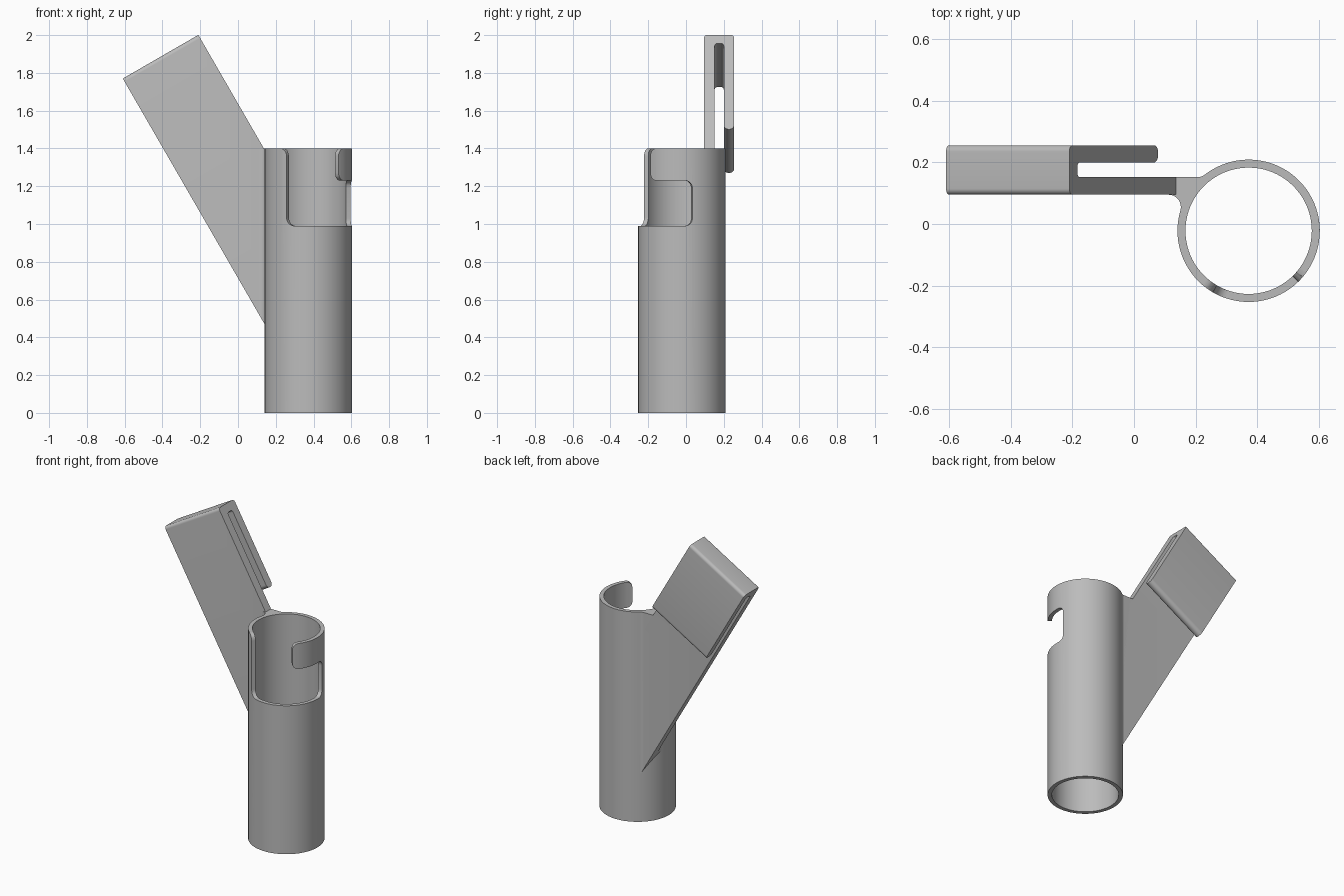
import bpy, bmesh
from math import sin, cos, pi, radians, hypot, atan2
from mathutils import Vector

old = bpy.data.objects.get("Cube")
if old:
    bpy.data.objects.remove(old, do_unlink=True)

grey = bpy.data.materials.new("light grey plastic")
grey.use_nodes = True
grey.diffuse_color = (0.5, 0.5, 0.5, 1)
grey.node_tree.nodes["Principled BSDF"].inputs["Base Color"].default_value = grey.diffuse_color

# Main dimensions
CX, CY, R, WALL, TUBE_TOP = 0.372, -0.022, 0.231, 0.026, 1.4
Y_FRONT, Y_BACK = 0.095, 0.152                 # faces of the arm plate
CORNER = Vector((-0.61, 0, 1.77))              # upper outer corner of the arm
ACROSS = Vector((cos(pi / 6), 0, sin(pi / 6)))  # across the arm
DOWN = Vector((sin(pi / 6), 0, -cos(pi / 6)))   # along the arm toward the tube
WIDTH = 0.462


def rounded(points, steps=7):
    """Outline from (x, y, radius) corners, each right angle filleted."""
    out = []
    for i, (x, y, r) in enumerate(points):
        p = Vector((x, y))
        if r == 0:
            out.append(p)
            continue
        a = (Vector(points[i - 1][:2]) - p).normalized() * r
        b = (Vector(points[(i + 1) % len(points)][:2]) - p).normalized() * r
        for k in range(steps + 1):
            t = k / steps * pi / 2
            out.append(p + a * (1 - sin(t)) + b * (1 - cos(t)))
    return out


def bisect(bm, point, normal, clear=False):
    """Cut along a plane; with clear, drop the side the normal points to and cap."""
    cut = bmesh.ops.bisect_plane(bm, geom=bm.verts[:] + bm.edges[:] + bm.faces[:], dist=1e-5,
                                 plane_co=point, plane_no=normal, clear_outer=clear)
    if clear:
        edges = [e for e in cut["geom_cut"] if isinstance(e, bmesh.types.BMEdge)]
        bmesh.ops.contextual_create(bm, geom=edges)


def prism(points, offset):
    bm = bmesh.new()
    face = bm.faces.new([bm.verts.new(p) for p in points])
    new = bmesh.ops.extrude_face_region(bm, geom=[face], use_keep_orig=True)["geom"]
    bmesh.ops.translate(bm, vec=offset, verts=[v for v in new if isinstance(v, bmesh.types.BMVert)])
    return bm


def finish(name, bm, thickness=0):
    if not thickness:
        bmesh.ops.recalc_face_normals(bm, faces=bm.faces[:])
    mesh = bpy.data.meshes.new(name)
    bm.to_mesh(mesh)
    bm.free()
    mesh.materials.append(grey)
    ob = bpy.data.objects.new(name, mesh)
    bpy.context.collection.objects.link(ob)
    bpy.ops.object.select_all(action='DESELECT')
    ob.select_set(True)
    bpy.context.view_layer.objects.active = ob
    if thickness:
        mod = ob.modifiers.new("wall", 'SOLIDIFY')
        mod.thickness, mod.offset = thickness, -1
        bpy.ops.object.modifier_apply(modifier=mod.name)
    bpy.ops.object.shade_smooth_by_angle(angle=radians(30))
    return ob


# Tube: unrolled wall with a hooked slot, rolled up and thickened
left, tip, end = (R * radians(d) for d in (-30, 44, 104))
half = pi * R
outline = rounded([(-half, 0, 0), (half, 0, 0), (half, TUBE_TOP, 0),
                   (tip, TUBE_TOP, 0.04), (tip, 1.23, 0.04),
                   (end, 1.23, 0.04), (end, 0.99, 0.04),
                   (left, 0.99, 0.045), (left, TUBE_TOP, 0.04), (-half, TUBE_TOP, 0)])
bm = bmesh.new()
bm.faces.new([bm.verts.new((p.x, 0, p.y)) for p in outline])
SIDES = 80
for i in range(1, SIDES):
    bisect(bm, (-half + 2 * half * i / SIDES, 0, 0), (1, 0, 0))
for v in bm.verts:
    a = v.co.x / R
    v.co = (CX + R * sin(a), CY - R * cos(a), v.co.z)
bmesh.ops.remove_doubles(bm, verts=bm.verts[:], dist=1e-5)
bm.normal_update()
finish("tube", bm, WALL)

# Arm with folded clip: hooked profile swept across the arm, trimmed inside the tube wall
profile = rounded([(Y_FRONT, 0, 0.02), (0.255, 0, 0.02), (0.255, 0.577, 0.026), (0.2, 0.577, 0.026),
                   (0.2, 0.052, 0.015), (Y_BACK, 0.052, 0.015), (Y_BACK, 2, 0), (Y_FRONT, 2, 0)])
bm = prism([CORNER + DOWN * p.y + Vector((0, p.x, 0)) for p in profile], ACROSS * WIDTH)
bisect(bm, (0.187, Y_FRONT, 0), (0.057, -0.05, 0), clear=True)
finish("clip_arm", bm)


# Fillets blending the arm into the tube, trimmed along the arm's lower edge
def fillet(y_face, side, r=0.04, steps=8):
    cy = y_face + side * r
    dy = cy - CY
    cx = CX - ((R + r) ** 2 - dy ** 2) ** 0.5
    start, stop = -side * pi / 2, atan2(CY - cy, CX - cx)
    return [(cx + r * cos(start + (stop - start) * k / steps),
             cy + r * sin(start + (stop - start) * k / steps)) for k in range(steps + 1)]


front = fillet(Y_FRONT, -1)
back = fillet(Y_BACK, 1)
plan = front + back[::-1] + [(front[0][0], Y_BACK)]
bm = prism([(x, y, 0.1) for x, y in plan], (0, 0, TUBE_TOP - 0.1))
bisect(bm, CORNER, -ACROSS, clear=True)
finish("arm_fillet", bm)
